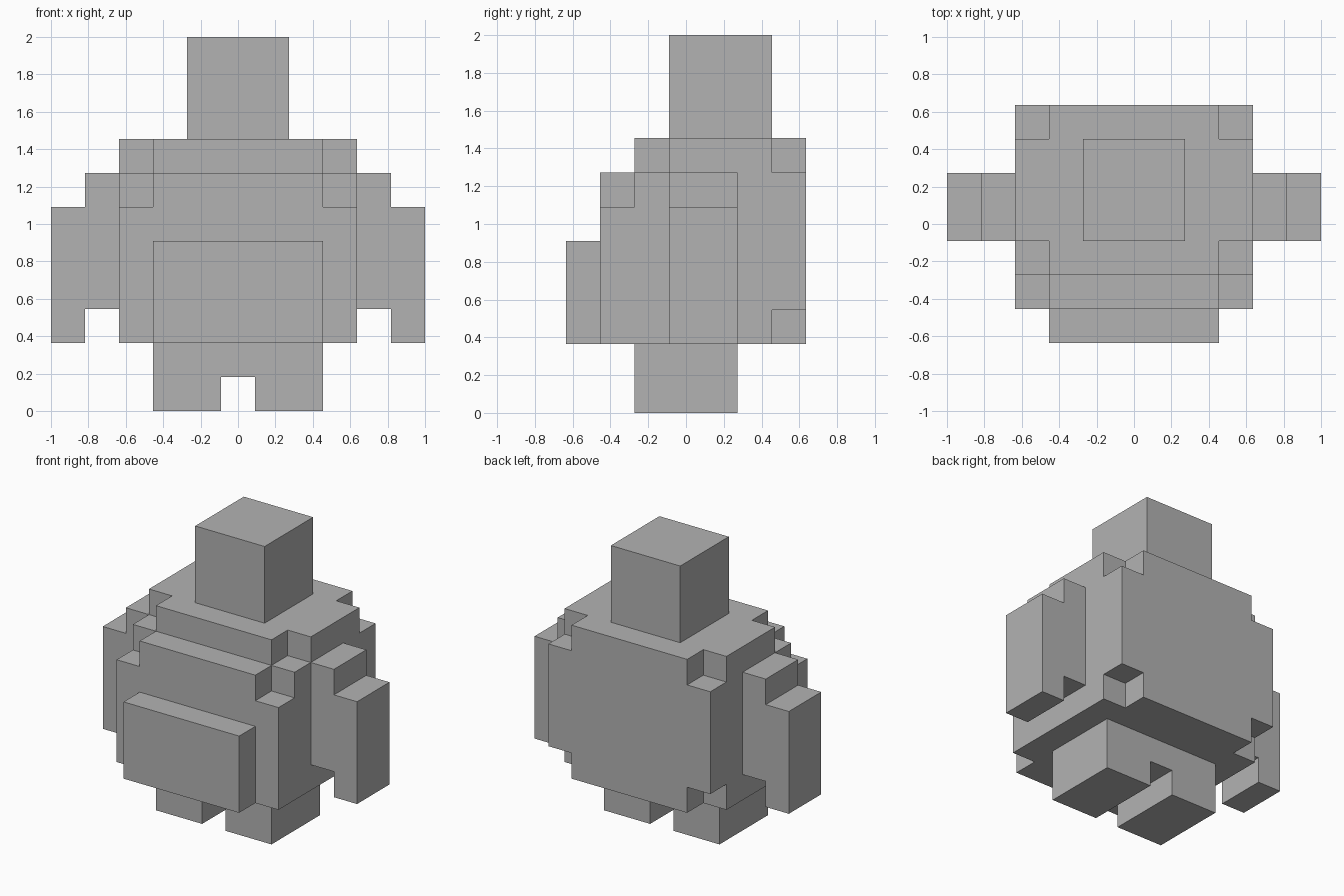
import bpy
import bmesh
from itertools import product
from mathutils import Vector

if "Cube" in bpy.data.objects:
    bpy.data.objects.remove(bpy.data.objects["Cube"], do_unlink=True)

UNIT = 2 / 11                       # edge of one block
ORIGIN = Vector((5.5, 3.5, 0))      # centre of the block grid

grey = bpy.data.materials.new("plain grey")
grey.use_nodes = True
grey.diffuse_color = (0.45, 0.45, 0.45, 1)
grey.node_tree.nodes["Principled BSDF"].inputs["Base Color"].default_value = grey.diffuse_color


def block(x, y, z):
    """Grid cells of a box, from inclusive (first, last) ranges."""
    return set(product(*(range(a, b + 1) for a, b in (x, y, z))))


def mirror(cells):
    return {(10 - x, y, z) for x, y, z in cells}


# Torso: stepped chest and notched corners
torso = block((2, 8), (1, 6), (2, 7)) - block((2, 8), (1, 1), (7, 7))
torso -= {(x, y, z) for x in (2, 8) for y, z in ((1, 6), (2, 7), (6, 7), (6, 2))}

# Arms: raised shoulder and longer outer slab
right_arm = block((1, 1), (3, 4), (3, 6)) | block((0, 0), (3, 4), (2, 5))
right_leg = block((3, 4), (2, 4), (0, 1))

parts = {
    "torso": torso,
    "belly": block((3, 7), (0, 0), (2, 4)),
    "head": block((4, 6), (3, 5), (8, 10)),
    "right_arm": right_arm,
    "left_arm": mirror(right_arm),
    "right_leg": right_leg,
    "left_leg": mirror(right_leg),
    "hip_bridge": block((5, 5), (2, 4), (1, 1)),
}
solid = set().union(*parts.values())


def build(name, cells):
    """Skin the exposed sides of the cells and merge flat areas."""
    bm = bmesh.new()
    for cell in sorted(cells):
        for axis, side in product(range(3), (0, 1)):
            step = [0, 0, 0]
            step[axis] = 2 * side - 1
            if tuple(c + s for c, s in zip(cell, step)) in solid:
                continue
            u, v = Vector(), Vector()
            u[(axis + 1) % 3] = v[(axis + 2) % 3] = 1
            base = Vector(cell) - ORIGIN
            base[axis] += side
            ring = [base, base + u, base + u + v, base + v]
            if not side:
                ring.reverse()
            bm.faces.new([bm.verts.new(p * UNIT) for p in ring])
    bmesh.ops.remove_doubles(bm, verts=bm.verts, dist=0.001)
    bmesh.ops.dissolve_limit(bm, angle_limit=0.02, verts=bm.verts, edges=bm.edges)
    mesh = bpy.data.meshes.new(name)
    bm.to_mesh(mesh)
    bm.free()
    mesh.materials.append(grey)
    bpy.context.collection.objects.link(bpy.data.objects.new(name, mesh))


for part_name, part_cells in parts.items():
    build(part_name, part_cells)
